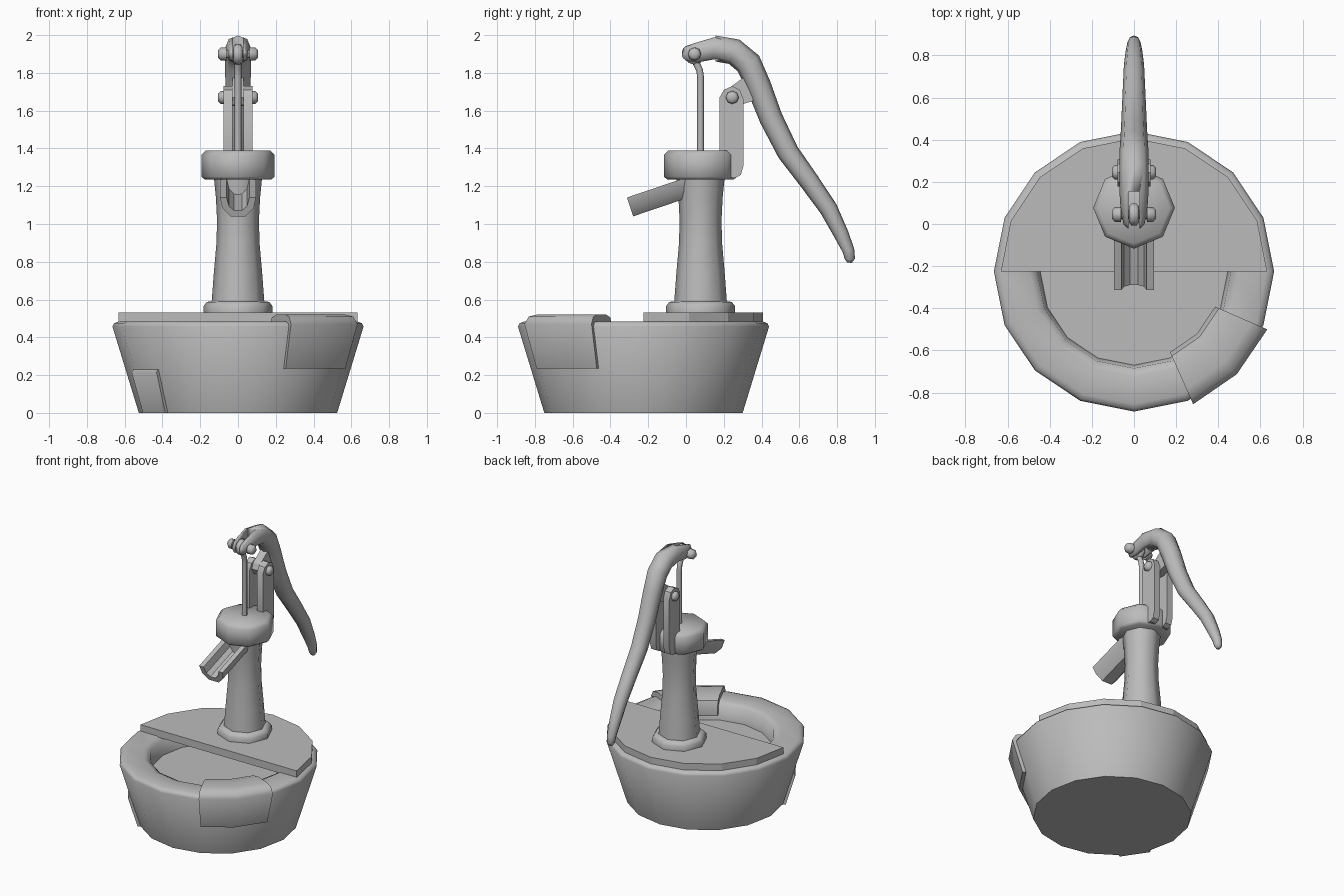
import bpy, bmesh, math
from mathutils import Matrix, Vector

if "Cube" in bpy.data.objects:
    bpy.data.objects.remove(bpy.data.objects["Cube"])

grey = bpy.data.materials.new("plain grey")
grey.use_nodes = True
GREY = (0.5, 0.5, 0.5, 1)
grey.diffuse_color = GREY
grey.node_tree.nodes["Principled BSDF"].inputs["Base Color"].default_value = GREY

TUB_Y = -0.225    # centre of the tub
PUMP_Y = 0.077    # centre of the pump column


def loft(name, rings, wrap=False, smooth=60):
    """Skin a list of closed rings of points; cap the ends unless wrapped."""
    bm = bmesh.new()
    rows = [[bm.verts.new(p) for p in ring] for ring in rings]
    count = len(rows[0])
    pairs = list(zip(rows, rows[1:])) + ([(rows[-1], rows[0])] if wrap else [])
    for a, b in pairs:
        for i in range(count):
            j = (i + 1) % count
            bm.faces.new((a[i], a[j], b[j], b[i]))
    if not wrap:
        bm.faces.new(rows[0][::-1])
        bm.faces.new(rows[-1])
    bmesh.ops.recalc_face_normals(bm, faces=bm.faces)
    mesh = bpy.data.meshes.new(name)
    bm.to_mesh(mesh)
    bm.free()
    mesh.materials.append(grey)
    obj = bpy.data.objects.new(name, mesh)
    bpy.context.collection.objects.link(obj)
    bpy.ops.object.select_all(action='DESELECT')
    obj.select_set(True)
    bpy.context.view_layer.objects.active = obj
    if smooth:
        bpy.ops.object.shade_smooth_by_angle(angle=math.radians(smooth))
    return obj


def lathe(name, profile, sides, centre, turn=Matrix()):
    """Revolve (radius, height) points about z, then turn and move."""
    angles = [math.tau * i / sides for i in range(sides)]
    return loft(name, [[turn @ Vector((r * math.cos(a), r * math.sin(a), h)) + Vector(centre)
                        for a in angles] for r, h in profile])


def sector(name, profile, degrees):
    """Sweep a closed (radius, z) section round part of the tub."""
    return loft(name, [[(r * math.cos(a), TUB_Y + r * math.sin(a), z) for r, z in profile]
                       for a in map(math.radians, degrees)], smooth=50)


def tube(name, path, sides):
    """Round tube along (y, z, radius) points in the middle plane."""
    rings = []
    for i, (y, z, r) in enumerate(path):
        p, q = path[max(i - 1, 0)], path[min(i + 1, len(path) - 1)]
        normal = Vector((0, p[1] - q[1], q[0] - p[0])).normalized()
        rings.append([Vector((0, y, z)) + r * (math.cos(a) * Vector((1, 0, 0)) + math.sin(a) * normal)
                      for a in (math.tau * k / sides for k in range(sides))])
    return loft(name, rings)


def plate(name, outline, x0, x1):
    """Flat plate with a (y, z) outline, between two x values."""
    return loft(name, [[(x, y, z) for y, z in outline] for x in (x0, x1)], smooth=30)


# Tub with rounded rim and a shallow inside
lathe("tub", [(0.525, 0), (0.665, 0.458), (0.655, 0.475), (0.63, 0.485), (0.5, 0.485),
              (0.46, 0.465), (0.445, 0.36)], 16, (0, TUB_Y, 0))

# Half-round lid over the back of the tub
lid_edge = [(0.632 * math.cos(math.pi * i / 8), TUB_Y + 0.632 * math.sin(math.pi * i / 8))
            for i in range(9)]
loft("lid", [[(x, y, z) for x, y in lid_edge] for z in (0.478, 0.532)], smooth=0)

# Patch folded over the rim and a small patch low on the side
sector("rim_patch", [(0.58, 0.235), (0.62, 0.235), (0.69, 0.47), (0.665, 0.51), (0.61, 0.522),
                     (0.5, 0.522), (0.44, 0.505), (0.42, 0.46), (0.42, 0.4), (0.46, 0.4),
                     (0.49, 0.47), (0.64, 0.47)], (-66, -45, -23.5))
sector("side_patch", [(0.51, 0), (0.545, 0), (0.61, 0.215), (0.6, 0.23), (0.57, 0.23)],
       (202.5, 225))

# Pump column, foot and head
lathe("column_foot", [(0.183, 0.53), (0.183, 0.565), (0.165, 0.588), (0.13, 0.59)],
      8, (0, PUMP_Y, 0))
lathe("column", [(0.14, 0.58), (0.128, 0.74), (0.114, 0.9), (0.111, 1.02), (0.117, 1.14),
                 (0.128, 1.25)], 8, (0, PUMP_Y, 0))
lathe("pump_head", [(0.175, 1.235), (0.194, 1.25), (0.194, 1.365), (0.17, 1.39)],
      8, (0, PUMP_Y, 0))

# Open spout: a trough section swept down and forward
half = [(0.095, 0), (0.083, -0.06), (0.04, -0.105)]
inner = [(0.02, -0.072), (0.047, -0.05), (0.06, 0)]
trough = ([(-x, h) for x, h in half] + half[::-1]
          + inner[::-1] + [(-x, h) for x, h in inner])
down, up = Vector((0, -0.945, -0.32)), Vector((0, -0.32, 0.945))
mouth = Vector((0, -0.313, 1.14))
loft("spout", [[mouth - down * d + up * h + Vector((x, 0, 0)) for x, h in trough]
               for d in (0, 0.34)], smooth=35)

# Curved handle with a slot cut in its front end
handle = tube("handle", [(-0.022, 1.902, 0.03), (0, 1.902, 0.05), (0.06, 1.908, 0.063),
                         (0.15, 1.93, 0.069), (0.255, 1.912, 0.07), (0.33, 1.85, 0.07),
                         (0.385, 1.73, 0.066), (0.45, 1.56, 0.062), (0.54, 1.38, 0.058),
                         (0.65, 1.23, 0.053), (0.755, 1.08, 0.048), (0.82, 0.95, 0.04),
                         (0.86, 0.86, 0.032), (0.868, 0.815, 0.027), (0.866, 0.795, 0.012)], 8)
slot = plate("slot_cutter", [(-0.2, 1.7), (0.155, 1.7), (0.155, 2.2), (-0.2, 2.2)], -0.026, 0.026)
slot.hide_render = True
cut = handle.modifiers.new("slot", 'BOOLEAN')
cut.operation = 'DIFFERENCE'
cut.solver = 'EXACT'
cut.object = slot
bpy.ops.object.select_all(action='DESELECT')
handle.select_set(True)
bpy.context.view_layer.objects.active = handle
bpy.ops.object.modifier_apply(modifier=cut.name)
bpy.data.objects.remove(slot)

# Lug joining the handle to its pivot
plate("handle_lug", [(0.2, 1.67), (0.215, 1.71), (0.31, 1.78), (0.37, 1.74), (0.4, 1.66),
                     (0.35, 1.65), (0.27, 1.625), (0.22, 1.63)], -0.028, 0.028)

# Pair of bracket plates standing on the back of the head
bracket = [(0.178, 1.36), (0.178, 1.67), (0.2, 1.71), (0.245, 1.73), (0.285, 1.71),
           (0.305, 1.66), (0.305, 1.31), (0.29, 1.26), (0.26, 1.243), (0.2, 1.25)]
for side, s in (("left", 1), ("right", -1)):
    plate(side + "_bracket", bracket, s * 0.03, s * 0.078)

# Piston rod with an eye at its top
tube("piston_rod", [(PUMP_Y, 1.36, 0.018), (PUMP_Y, 1.78, 0.018), (0.072, 1.815, 0.018),
                    (0.045, 1.87, 0.018)], 8)
sideways = Matrix.Rotation(math.pi / 2, 3, 'Y')
lathe("rod_eye", [(0.04, -0.024), (0.055, -0.012), (0.055, 0.012), (0.04, 0.024)],
      10, (0, 0.045, 1.898), sideways)

# Pivot bolts with domed heads
for name, y, z in (("rod_bolt", 0.045, 1.9), ("bracket_bolt", 0.245, 1.67)):
    end = [(0.02, 0.105), (0.034, 0.092), (0.036, 0.062), (0.022, 0.06)]
    lathe(name, [(r, -h) for r, h in end] + end[::-1], 8, (0, y, z), sideways)
